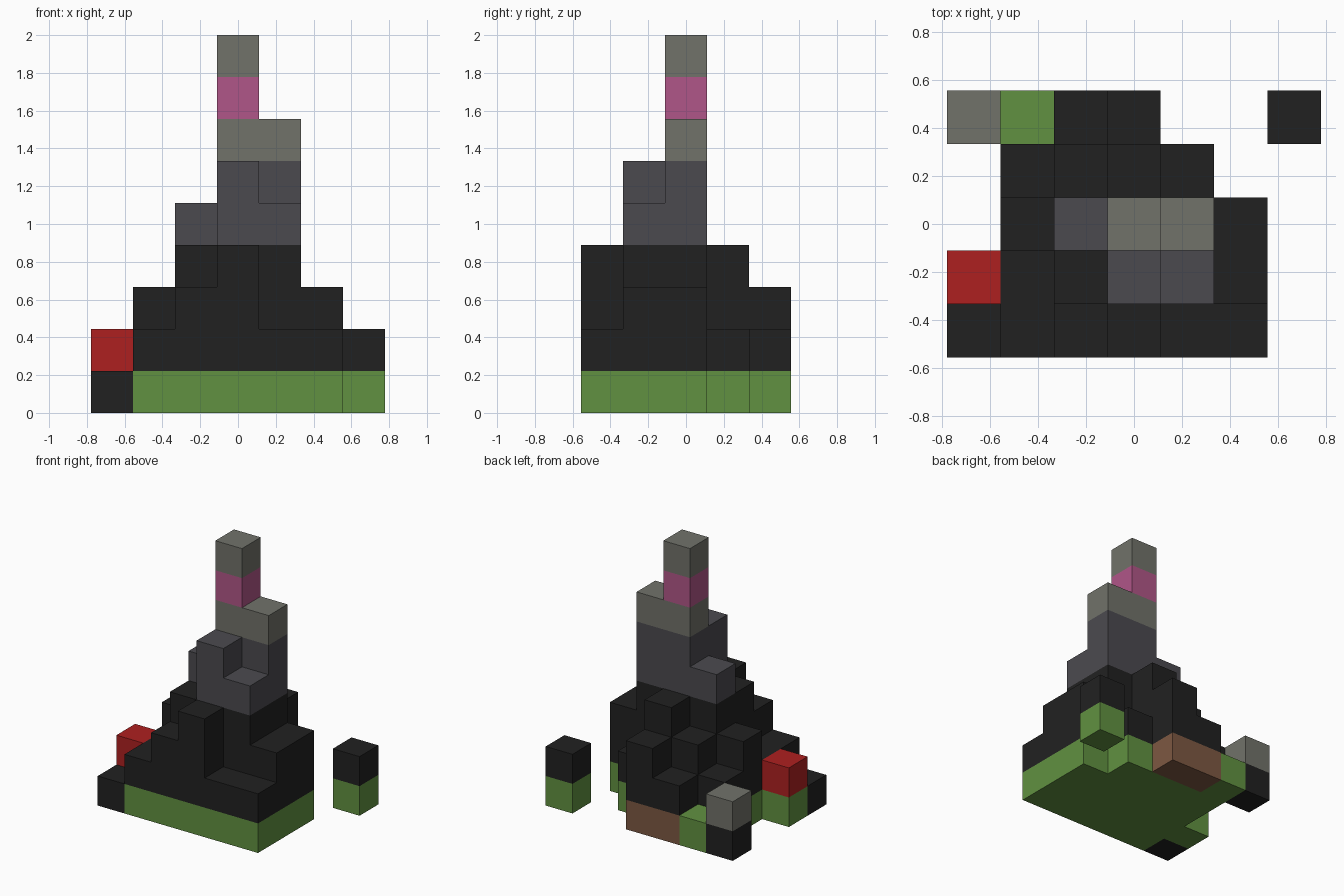
import bpy
import bmesh
from mathutils import Vector

cube = bpy.data.objects.get("Cube")
if cube:
    bpy.data.objects.remove(cube, do_unlink=True)

UNIT = 2 / 9  # edge of one block

# Column heights in blocks, front row first, left to right along +x
HEIGHTS = ["1234220",
           "2246530",
           "0359730",
           "0234200",
           "2123002"]


def srgb(r, g, b):
    """Linear colour from 8-bit screen values."""
    def lin(v):
        v /= 255
        return v / 12.92 if v <= 0.04045 else ((v + 0.055) / 1.055) ** 2.4
    return (lin(r), lin(g), lin(b), 1)


COLOURS = {
    "grass_green": srgb(97, 145, 65),
    "soil_brown": srgb(125, 88, 66),
    "rock_black": srgb(33, 33, 33),
    "slate_grey": srgb(75, 74, 79),
    "stone_grey": srgb(113, 114, 106),
    "band_pink": srgb(176, 86, 136),
    "block_red": srgb(174, 32, 32),
}


def make_material(name, colour):
    mat = bpy.data.materials.new(name)
    mat.use_nodes = True
    mat.diffuse_color = colour
    bsdf = next(n for n in mat.node_tree.nodes if n.type == "BSDF_PRINCIPLED")
    bsdf.inputs["Base Color"].default_value = colour
    return mat


MATERIALS = {n: make_material(n, c) for n, c in COLOURS.items()}

# All filled blocks
FILLED = {(x, y, z)
          for y, row in enumerate(HEIGHTS)
          for x, h in enumerate(row)
          for z in range(int(h))}


def part_of(x, y, z):
    """Part name and colour of a block, by its place in the stack."""
    if x == 0:  # loose blocks along the right edge
        if y == 4:
            return ("corner_post_cap", "stone_grey") if z else ("corner_post_foot", "rock_black")
        if y == 1 and z == 1:
            return "red_block", "block_red"
        if y == 0:
            return "corner_rock", "rock_black"
    if x == 6:
        return ("outlier_rock", "rock_black") if z else ("outlier_grass", "grass_green")
    if z == 0:
        if y == 4 and x in (2, 3):
            return "soil_patch", "soil_brown"
        return "grass_base", "grass_green"
    if z < 4:
        return "rock_slope", "rock_black"
    if z < 6:
        return "slate_core", "slate_grey"
    if z == 7:
        return "tower_band", "band_pink"
    return ("tower_stone", "stone_grey") if z == 6 else ("tower_cap", "stone_grey")


def add_open_faces(bm, cell):
    """Add the faces of one block that no other block covers."""
    centre = Vector(cell) + Vector((-3, -2, 0.5))
    for axis in range(3):
        for sign in (-1, 1):
            n = Vector((0, 0, 0))
            n[axis] = sign
            if tuple(c + int(d) for c, d in zip(cell, n)) in FILLED:
                continue
            u = Vector((0, 0, 0))
            u[(axis + 1) % 3] = 0.5
            v = n.cross(u)
            mid = centre + n / 2
            corners = (mid - u - v, mid + u - v, mid + u + v, mid - u + v)
            bm.faces.new([bm.verts.new(p * UNIT) for p in corners])


# Group the blocks into parts and build each as one outer shell
parts = {}
for cell in sorted(FILLED):
    parts.setdefault(part_of(*cell), []).append(cell)

for (name, colour), cells in parts.items():
    bm = bmesh.new()
    for cell in cells:
        add_open_faces(bm, cell)
    bmesh.ops.remove_doubles(bm, verts=bm.verts, dist=0.001)
    mesh = bpy.data.meshes.new(name)
    bm.to_mesh(mesh)
    bm.free()
    mesh.materials.append(MATERIALS[colour])
    bpy.context.scene.collection.objects.link(bpy.data.objects.new(name, mesh))
